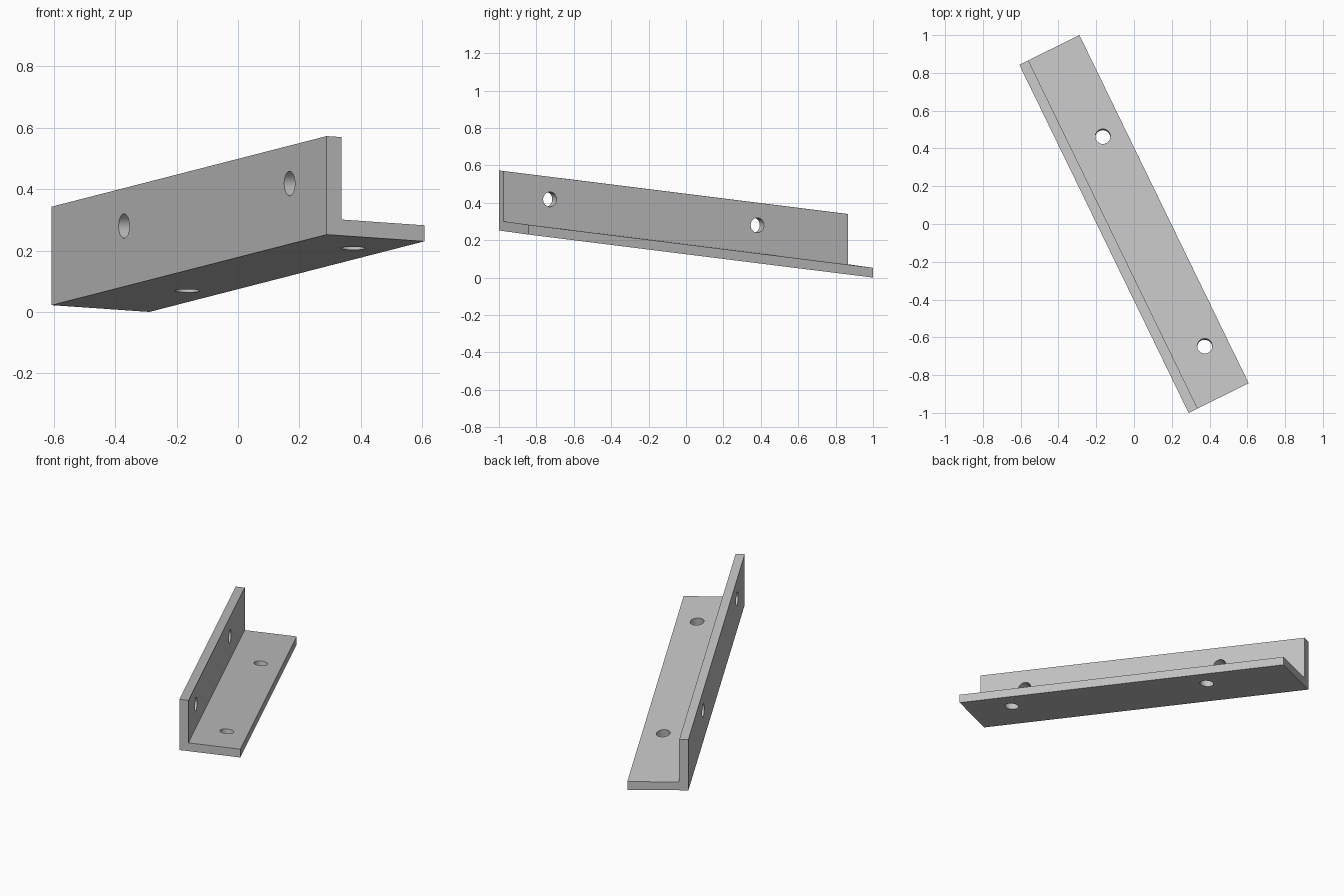
import bpy, bmesh
from mathutils import Vector

cube = bpy.data.objects.get("Cube")
if cube:
    bpy.data.objects.remove(cube)

# Flat grey metal
metal = bpy.data.materials.new("grey_metal")
metal.use_nodes = True
GREY = (0.55, 0.55, 0.55, 1)
metal.diffuse_color = GREY
metal.node_tree.nodes["Principled BSDF"].inputs["Base Color"].default_value = GREY

# Directions of the tilted angle bar: along its length, across its flange, up its wall
corner = Vector((-0.607, 0.843, 0.022))
along = Vector((0.896, -1.843, 0.23))
across = Vector((0.318, 0.157, -0.022))
up = Vector((0, 0, 0.321))
T_WALL, T_FLANGE = 0.15, 0.163      # thickness as a share of width and height


def place(t, w, h):
    return corner + along * t + across * w + up * h


# L-shaped section swept along the bar
bm = bmesh.new()
profile = [(0, 0), (1, 0), (1, T_FLANGE), (T_WALL, T_FLANGE), (T_WALL, 1), (0, 1)]
section = bm.faces.new([bm.verts.new(place(0, w, h)) for w, h in profile])
swept = bmesh.ops.extrude_face_region(bm, geom=[section], use_keep_orig=True)
bmesh.ops.translate(bm, vec=along,
                    verts=[g for g in swept["geom"] if isinstance(g, bmesh.types.BMVert)])
bmesh.ops.recalc_face_normals(bm, faces=bm.faces)
mesh = bpy.data.meshes.new("angle_bracket")
bm.to_mesh(mesh)
bm.free()
bracket = bpy.data.objects.new("angle_bracket", mesh)
bpy.context.collection.objects.link(bracket)
mesh.materials.append(metal)


# Round bolt holes, drilled square to each leg
def drill(name, centre, axis):
    bpy.ops.mesh.primitive_cylinder_add(vertices=32, radius=0.04, depth=0.2, location=centre)
    cutter = bpy.context.object
    cutter.name = name
    cutter.rotation_mode = "QUATERNION"
    cutter.rotation_quaternion = axis.to_track_quat("Z", "Y")
    cutter.data.materials.append(metal)
    cutter.hide_render = True
    cutter.hide_set(True)
    cut = bracket.modifiers.new(name, "BOOLEAN")
    cut.operation = "DIFFERENCE"
    cut.solver = "EXACT"
    cut.object = cutter
    return cutter


cutters = []
for end, t in (("back", 0.263), ("front", 0.865)):
    cutters.append(drill(end + "_flange_hole", place(t, 0.649, T_FLANGE / 2), along.cross(across)))
    cutters.append(drill(end + "_wall_hole", place(t, T_WALL / 2, 0.62), along.cross(up)))

# Apply the holes, then remove the drills
bpy.ops.object.select_all(action="DESELECT")
bpy.context.view_layer.objects.active = bracket
bracket.select_set(True)
for name in [m.name for m in bracket.modifiers]:
    bpy.ops.object.modifier_apply(modifier=name)
for cutter in cutters:
    bpy.data.objects.remove(cutter)
bpy.ops.object.shade_smooth_by_angle()
